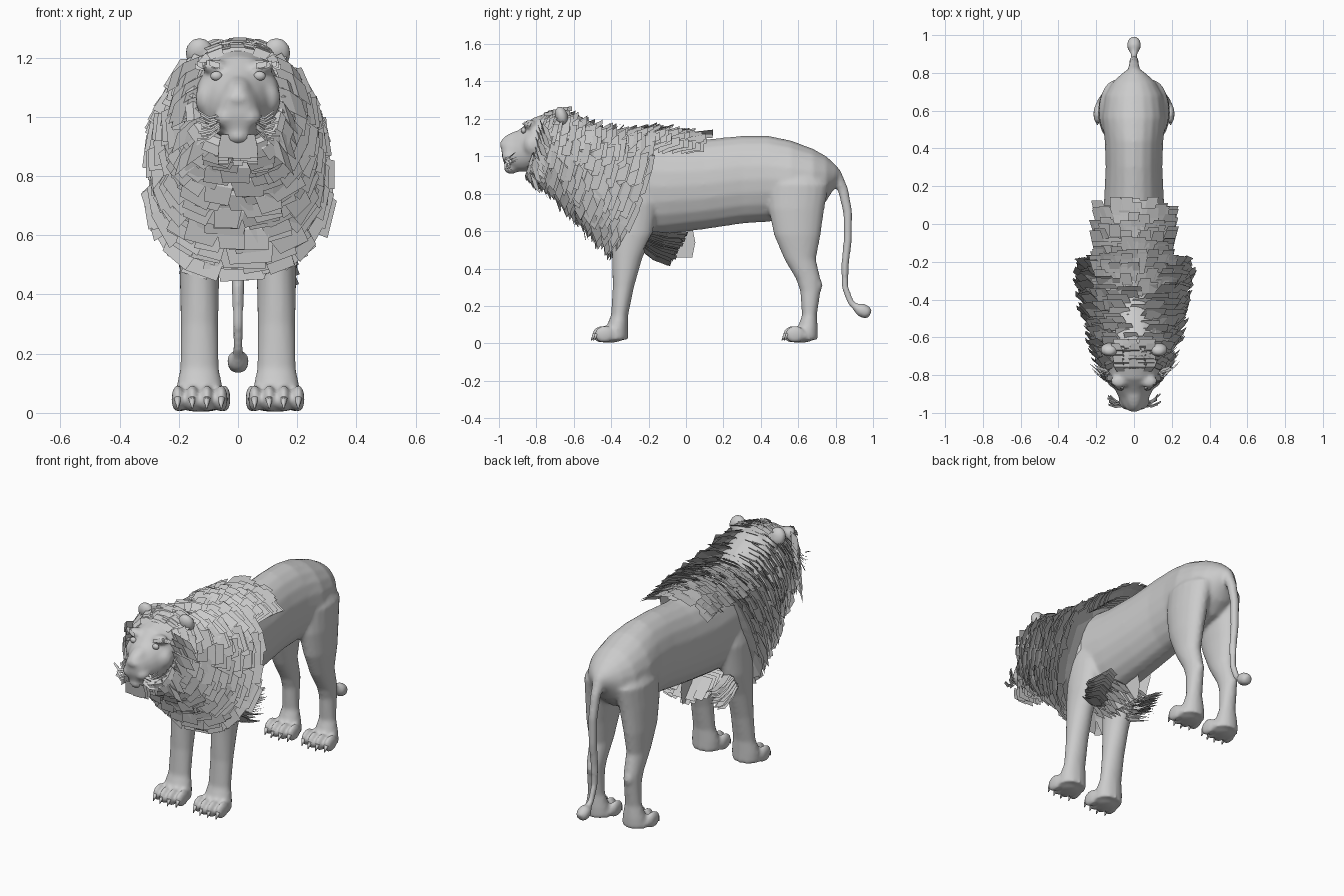
import bpy, bmesh, math, random
from mathutils import Vector, Matrix

random.seed(7)
if "Cube" in bpy.data.objects:
    bpy.data.objects.remove(bpy.data.objects["Cube"])

grey = bpy.data.materials.new("plain grey")
grey.use_nodes = True
grey.diffuse_color = (0.6, 0.6, 0.6, 1)
grey.node_tree.nodes["Principled BSDF"].inputs["Base Color"].default_value = grey.diffuse_color
X = Vector((1, 0, 0))
jit = lambda s: random.uniform(-s, s)


def finish(bm, name, smooth=True):
    mesh = bpy.data.meshes.new(name)
    bm.to_mesh(mesh)
    bm.free()
    mesh.materials.append(grey)
    mesh.polygons.foreach_set("use_smooth", [smooth] * len(mesh.polygons))
    ob = bpy.data.objects.new(name, mesh)
    bpy.context.collection.objects.link(ob)
    return ob


def loft(bm, rings, n=20):
    """Skin rings given as (centre, first half axis, second half axis)."""
    loops = []
    for c, u, v in rings:
        angles = [2 * math.pi * i / n for i in range(n)]
        loops.append([bm.verts.new(c + u * math.cos(a) + v * math.sin(a)) for a in angles])
    for a, b in zip(loops, loops[1:]):
        for i in range(n):
            j = (i + 1) % n
            bm.faces.new((a[i], a[j], b[j], b[i]))
    bm.faces.new(loops[0])
    bm.faces.new(loops[-1])
    bmesh.ops.recalc_face_normals(bm, faces=bm.faces)


def ball(bm, c, size, turn=0):
    m = Matrix.Translation(c) @ Matrix.Rotation(turn, 4, "X") @ Matrix.Diagonal((*size, 1))
    bmesh.ops.create_uvsphere(bm, u_segments=16, v_segments=10, radius=1, matrix=m)


def card(bm, root, tip, side, bulge=Vector()):
    """A bent two-face strip of hair."""
    rows = [(root, 0.85), ((root + tip) / 2 + bulge, 1), (tip, 0.85)]
    v = [[bm.verts.new(p - side * k), bm.verts.new(p + side * k)] for p, k in rows]
    for a, b in zip(v, v[1:]):
        bm.faces.new((a[0], a[1], b[1], b[0]))


def path(points, t):
    """Point at t (0 to 1) along evenly spaced values."""
    f = min(max(t, 0), 0.9999) * (len(points) - 1)
    i = int(f)
    return Vector(points[i]).lerp(Vector(points[i + 1]), f - i)


# Torso, neck and head: y, top, bottom, half width
body = bmesh.new()
trunk = [(-0.985, 1.08, 1.0, .035), (-0.965, 1.10, .94, .06), (-0.92, 1.12, .92, .08),
         (-0.87, 1.16, .915, .105), (-0.82, 1.205, .92, .138), (-0.72, 1.24, .91, .155),
         (-0.60, 1.23, .86, .16), (-0.45, 1.16, .70, .17), (-0.30, 1.12, .57, .175),
         (-0.10, 1.09, .585, .17), (0.10, 1.09, .61, .16), (0.30, 1.11, .64, .15),
         (0.44, 1.11, .65, .155), (0.56, 1.085, .66, .17), (0.68, 1.04, .70, .155),
         (0.75, 1.0, .76, .115), (0.80, .955, .84, .06), (0.82, .93, .87, .03)]
loft(body, [(Vector((0, y, (t + b) / 2)), X * w, Vector((0, 0, (t - b) / 2)))
            for y, t, b, w in trunk])

# Legs: z, x, y, half width, half depth
fore = [(.92, .10, -.30, .06, .10), (.75, .12, -.29, .075, .14), (.58, .13, -.29, .07, .11),
        (.45, .13, -.315, .067, .08), (.30, .13, -.335, .064, .057), (.15, .13, -.355, .066, .046),
        (.08, .13, -.37, .08, .06), (.02, .13, -.38, .083, .07)]
hind = [(.96, .075, .59, .05, .09), (.85, .095, .60, .09, .165), (.72, .11, .59, .08, .15),
        (.58, .12, .595, .068, .125), (.45, .12, .61, .055, .085), (.34, .12, .655, .048, .065),
        (.28, .12, .665, .045, .055), (.15, .12, .66, .048, .04),
        (.08, .12, .65, .065, .055), (.02, .12, .64, .075, .065)]
claws = bmesh.new()
for s in (-1, 1):
    for leg, toe_y in ((fore, -.455), (hind, .565)):
        loft(body, [(Vector((x * s, y, z)), X * w, Vector((0, d, 0))) for z, x, y, w, d in leg])
        x = leg[-1][1] * s
        ball(body, (x, toe_y + .05, .04), (.088, .08, .037))
        for k in (-1.5, -.5, .5, 1.5):
            y = toe_y + abs(k) * .012
            ball(body, (x + k * .049, y, .048), (.022, .055, .047))
            m = Matrix.Translation((x + k * .049, y - .048, .032)) @ Matrix.Rotation(2.6, 4, "X")
            bmesh.ops.create_cone(claws, cap_ends=True, segments=8, radius1=.013, radius2=.002,
                                  depth=.04, matrix=m)
    # Hock, muzzle pad, brow ridge, cheekbone and ear
    ball(body, (.12 * s, .705, .31), (.03, .025, .04))
    ball(body, (.038 * s, -.94, .998), (.044, .045, .036))
    ball(body, (.08 * s, -.835, 1.17), (.045, .035, .025))
    ball(body, (.10 * s, -.82, 1.06), (.045, .05, .06))
    ball(body, (.13 * s, -.665, 1.215), (.05, .035, .055), .3)

# Nose bridge, nose and chin
ball(body, (0, -.91, 1.105), (.042, .085, .028), .35)
ball(body, (0, -.975, 1.062), (.042, .022, .022))
ball(body, (0, -.935, .935), (.045, .04, .03))

# Tail and its tuft
tail = [(.74, .93), (.80, .90), (.84, .82), (.865, .70), (.865, .55), (.85, .42), (.85, .30),
        (.88, .22), (.905, .195), (.935, .18), (.965, .165), (.985, .155)]
radii = (.06, .036, .028, .025, .023, .021, .019, .018, .02, .038, .036, .024)
rings = []
for i, ((y, z), r) in enumerate(zip(tail, radii)):
    a, b = tail[max(i - 1, 0)], tail[min(i + 1, len(tail) - 1)]
    d = Vector((0, b[0] - a[0], b[1] - a[1])).normalized()
    rings.append((Vector((0, y, z)), X * r, d.cross(X) * r))
loft(body, rings)

ob = finish(body, "body")
remesh = ob.modifiers.new("Fuse", "REMESH")
remesh.mode, remesh.voxel_size, remesh.use_smooth_shade = "VOXEL", .01, True
relax = ob.modifiers.new("Relax", "SMOOTH")
relax.factor, relax.iterations = .5, 8
finish(claws, "claws")

# Eyes
eyes = bmesh.new()
for s in (-1, 1):
    ball(eyes, (.073 * s, -.868, 1.138), (.02, .014, .016))
finish(eyes, "eyes")

# Mane shape: slanted rings running from face to shoulders
TOP = [(0, -.73, 1.23), (0, -.64, 1.25), (0, -.50, 1.19), (0, -.33, 1.15), (0, -.17, 1.12)]
LOW = [(0, -.86, .87), (0, -.74, .79), (0, -.63, .68), (0, -.52, .56), (0, -.40, .46)]
WIDE = [(.17,) * 3, (.23,) * 3, (.265,) * 3, (.295,) * 3, (.31,) * 3]


def mane_point(t, a, k):
    top, low = path(TOP, t), path(LOW, t)
    power = lambda v: math.copysign(abs(v) ** .8, v)
    back = Vector((0, .06 * t * k * math.sin(a) ** 2, 0))
    return ((top + low) / 2 + (top - low) / 2 * k * power(math.cos(a)) + back
            + X * path(WIDE, t).x * k * power(math.sin(a)))


core = bmesh.new()
rings = []
for i in range(9):
    t = i / 8
    mid, rim = mane_point(t, 0, 0), .84 - .28 * t ** 4
    rings.append((mid, mane_point(t, math.pi / 2, rim) - mid, mane_point(t, 0, rim) - mid))
loft(core, rings, 28)
finish(core, "mane_core")

mane = bmesh.new()
LAYERS = 24
for i in range(LAYERS):
    t = i / (LAYERS - 1)
    count = 14 + int(7 * t)
    for j in range(count):
        a = 2 * math.pi * (j + .5 * (i % 2)) / count + jit(.1)
        root = mane_point(t - .05, a, .74 - .2 * t ** 4)
        tip = mane_point(t + .02 + jit(.02), a + jit(.08), 1 + jit(.07))
        side = (mane_point(t, a + .1, 1) - mane_point(t, a - .1, 1)).normalized()
        width = (.04 + .03 * t) * random.uniform(.75, 1.3)
        card(mane, root, tip, side * width, Vector((0, -.012, .004)))
finish(mane, "mane", False)

# Hair along the back, laid in overlapping rows
back = bmesh.new()
for i in range(19):
    y = -.36 + .025 * i
    lift = .045 - .004 * abs(i - 7)
    for k in range(-4, 5):
        x = .225 * k / 4.6 + jit(.015)
        drop = .085 * (x / .225) ** 2
        root = Vector((x * .8, y - .09, 1.105 - drop))
        tip = Vector((x, y + .03 + jit(.025), 1.125 + lift - drop + jit(.015)))
        card(back, root, tip, Vector((.034, 0, -.012 * k / 2)), Vector((0, 0, .008)))
finish(back, "back_hair", False)

# Elbow tufts and hair under the chest
tufts = bmesh.new()
for s in (-1, 1):
    for i in range(28):
        f = i / 27
        root = Vector((s * (.15 + jit(.015)), -.23 + .05 * f, .50 + .09 * f))
        tip = Vector((s * (.165 + jit(.02)), -.09 + .09 * f + jit(.012), .425 + .15 * f + jit(.012)))
        card(tufts, root, tip, Vector((.03 * s, .004, .012)), Vector((0, -.006, -.008)))
finish(tufts, "elbow_tufts", False)

chest = bmesh.new()
for i in range(9):
    for k in range(-2, 3):
        root = Vector((.045 * k, -.36 + .035 * i, .60))
        tip = root + Vector((jit(.015), .09, -.14 + .025 * abs(k) + jit(.015)))
        card(chest, root, tip, X * .035)
card(chest, Vector((0, -.06, .62)), Vector((0, -.06, .46)), Vector((0, .11, 0)))
finish(chest, "chest_hair", False)

# Whiskers, eyebrows, cheek hair and goatee
face = bmesh.new()
for s in (-1, 1):
    for i in range(9):
        root = Vector((s * .06, -.955 + jit(.012), 1.005 - .006 * i))
        tip = Vector((s * (.13 + jit(.012)), -.93 + jit(.03), 1.02 - .012 * i))
        card(face, root, tip, Vector((0, .006, .004)), Vector((0, -.008, -.015)))
    for i in range(8):
        root = Vector((s * (.06 + .008 * i), -.875 + .006 * i, 1.172 - .001 * i))
        tip = root + Vector((s * .03, .004, .01 + jit(.006)))
        card(face, root, tip, Vector((0, .004, .01)))
    for i in range(9):
        z = 1.17 - .032 * i
        root = Vector((s * (.14 - .005 * i), -.775 - .008 * i, z))
        tip = root + Vector((s * (.085 + jit(.02)), .05, -.06 + jit(.02)))
        card(face, root, tip, Vector((-s * .012, -.012, .04)), Vector((s * .01, -.01, 0)))
for i in range(6):
    for k in range(-2, 3):
        root = Vector((k * .02, -.96 + .022 * i, .94))
        card(face, root, root + Vector((k * .005, .012, -.085 + jit(.02))), X * .02)
finish(face, "face_hair", False)

# Forelock between the ears
lock = bmesh.new()
for i in range(6):
    for k in range(-2, 3):
        root = Vector((.035 * k, -.78 + .022 * i, 1.20 + .006 * i))
        tip = root + Vector((.012 * k + jit(.01), .06, .038 - .006 * abs(k) + jit(.008)))
        card(lock, root, tip, Vector((.026, 0, -.005 * k)), Vector((0, -.006, .012)))
finish(lock, "forelock", False)
